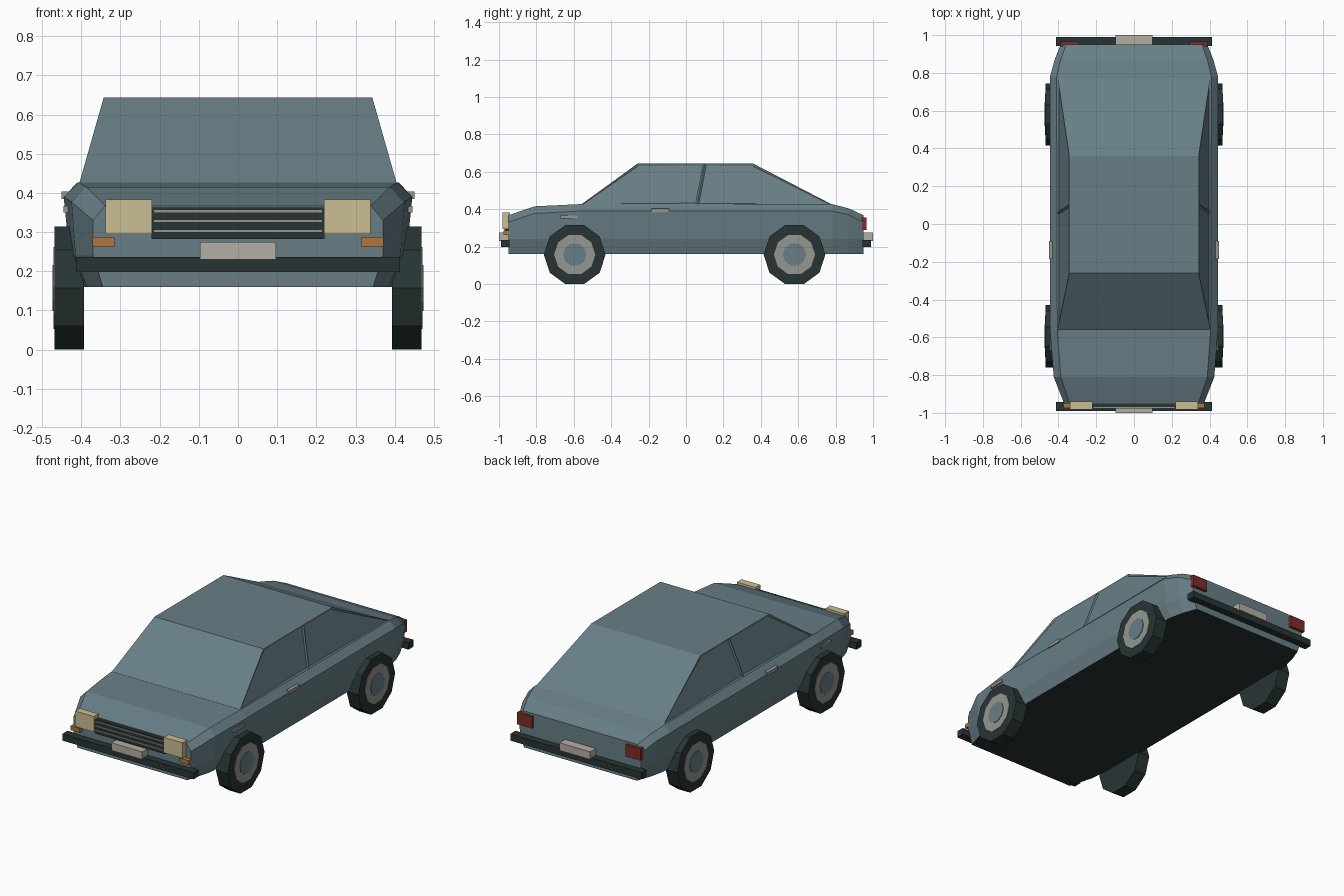
import bpy, bmesh, math
from mathutils import Matrix

if "Cube" in bpy.data.objects:
    bpy.data.objects.remove(bpy.data.objects["Cube"])


def material(name, r, g, b):
    m = bpy.data.materials.new(name)
    m.use_nodes = True
    m.diffuse_color = (r, g, b, 1)
    node = next(n for n in m.node_tree.nodes if n.type == 'BSDF_PRINCIPLED')
    node.inputs["Base Color"].default_value = (r, g, b, 1)
    node.inputs["Roughness"].default_value = 0.7
    return m


PAINT = material("blue_grey_paint", .138, .212, .240)
DARK = material("dark_rubber", .021, .034, .034)
METAL = material("grey_metal", .30, .31, .29)
LAMP = material("cream_lamp", .60, .52, .30)
PLATE = material("pale_plate", .46, .43, .37)
AMBER = material("amber_lamp", .44, .18, .048)
RED = material("red_lamp", .21, .027, .021)


def finish(bm, name, *mats):
    mesh = bpy.data.meshes.new(name)
    bm.to_mesh(mesh)
    bm.free()
    for m in mats:
        mesh.materials.append(m)
    ob = bpy.data.objects.new(name, mesh)
    bpy.context.collection.objects.link(ob)
    return ob


def box(name, mat, x, y, z):
    """Box from (min, max) pairs."""
    bm = bmesh.new()
    bmesh.ops.create_cube(bm, size=1)
    for v in bm.verts:
        v.co = [(a + b) / 2 + c * (b - a) for (a, b), c in zip((x, y, z), v.co)]
    return finish(bm, name, mat)


def pair(name, mat, x, y, z):
    box("left_" + name, mat, x, y, z)
    box("right_" + name, mat, (-x[1], -x[0]), y, z)


def loft(sections):
    """Skin of symmetric sections, each a list of half points."""
    bm = bmesh.new()
    rings = []
    for half in sections:
        full = half + [(-x, y, z) for x, y, z in reversed(half)]
        rings.append([bm.verts.new(p) for p in full])
    n = len(rings[0])
    for a, b in zip(rings, rings[1:]):
        for i in range(n):
            j = (i + 1) % n
            bm.faces.new((a[i], a[j], b[j], b[i]))
    bm.faces.new(rings[0])
    bm.faces.new(rings[-1])
    bmesh.ops.recalc_face_normals(bm, faces=bm.faces)
    return bm


# Lower body: y, sill x, waist x, crease x, crease z, deck x, deck z
stations = [
    (-.95, .345, .37, .37, .33, .34, .367),
    (-.81, .385, .415, .425, .377, .388, .415),
    (-.56, .405, .43, .445, .39, .406, .427),
    (.78, .405, .43, .445, .39, .41, .427),
    (.87, .385, .41, .42, .37, .388, .404),
    (.95, .355, .38, .388, .33, .36, .367),
]
bm = loft([[(sx, y, .16), (wx, y, .24), (cx, y, cz), (dx, y, dz)]
           for y, sx, wx, cx, cz, dx, dz in stations])
for f in bm.faces:
    f.material_index = int(f.normal.z < -.9)
finish(bm, "body", PAINT, DARK)

# Cabin: base y and roof y at windscreen, door pillar and rear window
bm = loft([[(.405, base, .425), (.343, roof, .643)]
           for base, roof in ((-.56, -.26), (.06, .1), (.78, .36))])
sides = [f for f in bm.faces if abs(f.normal.x) > .7]
bmesh.ops.inset_individual(bm, faces=sides, thickness=.012, depth=-.006)
finish(bm, "cabin", PAINT)


# Wheels
def disc(name, mat, radius, x, y, z):
    bm = bmesh.new()
    bmesh.ops.create_cone(bm, cap_ends=True, segments=10, radius1=radius,
                          radius2=radius, depth=x[1] - x[0])
    turn = Matrix.Rotation(math.pi / 2, 4, 'Y')
    bm.transform(Matrix.Translation((sum(x) / 2, y, z)) @ turn)
    finish(bm, name, mat)


for end, y in (("front", -.595), ("rear", .58)):
    for side, s in (("left", 1), ("right", -1)):
        for part, mat, r, a, b in (("tyre", DARK, .165, .393, .468),
                                   ("rim", METAL, .11, .46, .471),
                                   ("hubcap", PAINT, .062, .465, .474)):
            disc(f"{end}_{side}_{part}", mat, r, sorted((s * a, s * b)), y, .157)

# Bumpers and plates
for end, s in (("front", -1), ("rear", 1)):
    box(end + "_bumper", DARK, (-.413, .413), sorted((s * .943, s * .99)), (.198, .236))
    box(end + "_plate", PLATE, (-.097, .097), sorted((s * .945, s * 1.0)), (.23, .274))

# Grille with bars
box("grille", DARK, (-.221, .221), (-.97, -.94), (.282, .362))
for i in range(3):
    z = .303 + i * .025
    box(f"grille_bar_{i + 1}", METAL, (-.216, .216), (-.976, -.965), (z - .004, z + .004))

# Lamps
pair("headlamp", LAMP, (.22, .338), (-.982, -.94), (.295, .383))
pair("indicator", AMBER, (.315, .372), (-.975, -.94), (.263, .287))
pair("tail_lamp", RED, (.295, .39), (.94, .965), (.288, .355))

# Door handles and wing markers
pair("door_handle", METAL, (.43, .451), (-.185, -.09), (.384, .403))
pair("wing_marker", METAL, (.42, .446), (-.67, -.58), (.35, .367))
